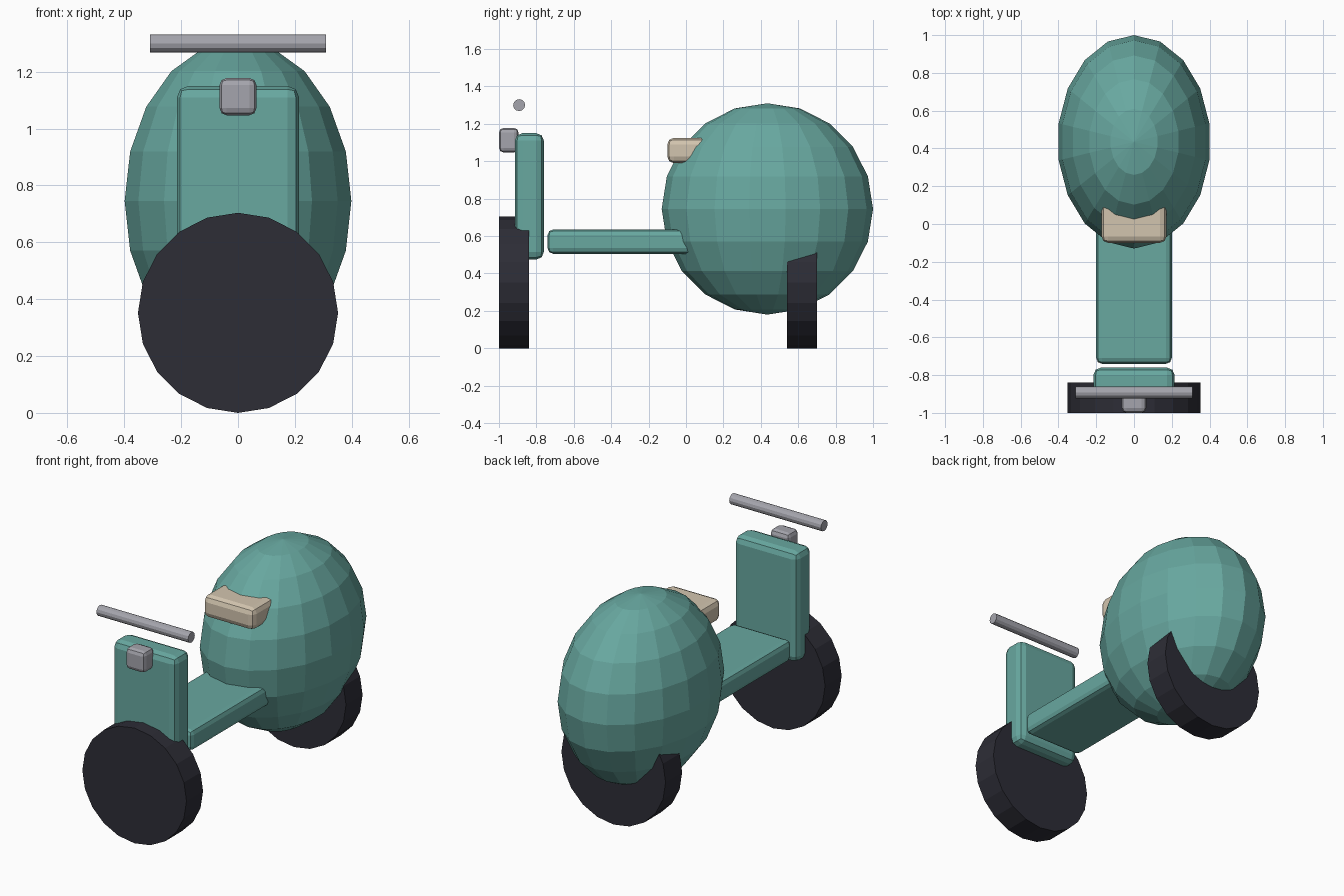
import bpy, bmesh, math
from mathutils import Matrix

if "Cube" in bpy.data.objects:
    bpy.data.objects.remove(bpy.data.objects["Cube"])


def material(name, rgb):
    m = bpy.data.materials.new(name)
    m.diffuse_color = (*rgb, 1)
    m.use_nodes = True
    m.node_tree.nodes["Principled BSDF"].inputs["Base Color"].default_value = m.diffuse_color
    return m


TEAL = material("teal paint", (0.138, 0.392, 0.352))
RUBBER = material("dark rubber", (0.026, 0.026, 0.037))
METAL = material("grey metal", (0.376, 0.376, 0.418))
CREAM = material("cream seat", (0.65, 0.56, 0.43))


def finish(name, bm, mat):
    mesh = bpy.data.meshes.new(name)
    bm.to_mesh(mesh)
    bm.free()
    mesh.materials.append(mat)
    ob = bpy.data.objects.new(name, mesh)
    bpy.context.collection.objects.link(ob)
    return ob


def box(name, lo, hi, bevel, mat):
    """Bevelled box between two corners."""
    bm = bmesh.new()
    size = [b - a for a, b in zip(lo, hi)]
    mid = [(a + b) / 2 for a, b in zip(lo, hi)]
    bmesh.ops.create_cube(bm, size=1, matrix=Matrix.Translation(mid) @ Matrix.Diagonal((*size, 1)))
    bmesh.ops.bevel(bm, geom=bm.edges[:], offset=bevel, segments=2, profile=0.5, affect='EDGES')
    return finish(name, bm, mat)


def cylinder(name, centre, radius, length, sides, axis, mat):
    bm = bmesh.new()
    turn = Matrix.Rotation(math.pi / 2, 4, 'X' if axis == 'Y' else 'Y')
    bmesh.ops.create_cone(bm, cap_ends=True, segments=sides, radius1=radius, radius2=radius,
                          depth=length, matrix=Matrix.Translation(centre) @ turn)
    return finish(name, bm, mat)


# Wheels, set crosswise
for name, y in (("front_wheel", -0.92), ("rear_wheel", 0.62)):
    cylinder(name, (0, y, 0.352), 0.352, 0.16, 20, 'Y', RUBBER)

# Rounded rear body
bm = bmesh.new()
bmesh.ops.create_uvsphere(bm, u_segments=18, v_segments=10, radius=1,
                          matrix=Matrix.Translation((0, 0.435, 0.745))
                          @ Matrix.Diagonal((0.405, 0.565, 0.565, 1)))
finish("rear_body", bm, TEAL)

# Footboard, front shield and seat
box("footboard", (-0.2, -0.74, 0.505), (0.2, 0.12, 0.635), 0.03, TEAL)
box("front_shield", (-0.215, -0.915, 0.475), (0.215, -0.76, 1.15), 0.04, TEAL)
box("seat", (-0.172, -0.1, 0.99), (0.172, 0.25, 1.125), 0.035, CREAM)

# Headlamp and handlebar
box("headlamp", (-0.065, -1.0, 1.047), (0.065, -0.895, 1.178), 0.025, METAL)
cylinder("handlebar", (0, -0.892, 1.3), 0.032, 0.62, 12, 'X', METAL)
